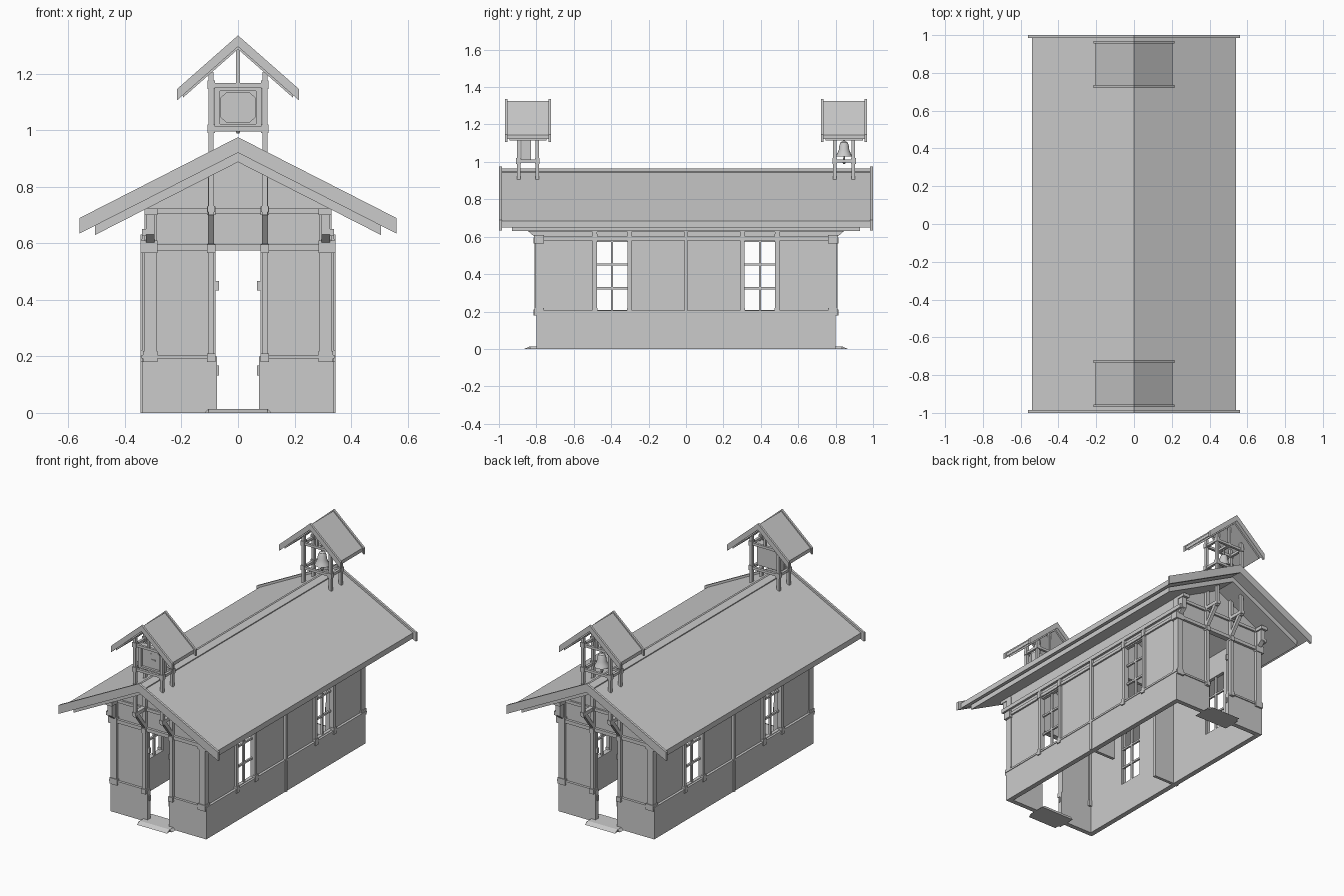
import bpy, bmesh, math

parts = {}
S = (-1, 1)


def prism(name, pts, a, b, axis='y'):
    """Extrude a closed profile: (x,z) along y, (y,z) along x or (x,y) along z."""
    bm = parts.setdefault(name, bmesh.new())
    put = {'y': lambda p, t: (p[0], t, p[1]),
           'x': lambda p, t: (t, p[0], p[1]),
           'z': lambda p, t: (p[0], p[1], t)}[axis]
    v = [[bm.verts.new(put(p, t)) for p in pts] for t in (a, b)]
    n = len(pts)
    bm.faces.new(v[0])
    bm.faces.new(v[1][::-1])
    for i in range(n):
        j = (i + 1) % n
        bm.faces.new((v[0][j], v[0][i], v[1][i], v[1][j]))


def box(name, x, y, z):
    prism(name, [(x[0], z[0]), (x[1], z[0]), (x[1], z[1]), (x[0], z[1])], y[0], y[1])


def cbox(name, cx, cy, wx, wy, z0, z1):
    box(name, (cx - wx / 2, cx + wx / 2), (cy - wy / 2, cy + wy / 2), (z0, z1))


def sym(s, a, b):
    return tuple(sorted((s * a, s * b)))


def chevron(name, apex, half, slope, t, y):
    d = slope * half
    prism(name, [(0, apex), (half, apex - d), (half, apex - d - t), (0, apex - t),
                 (-half, apex - d - t), (-half, apex - d)], y[0], y[1])


def lathe(name, prof, cx, cy, n=16):
    bm = parts.setdefault(name, bmesh.new())
    rings = [[bm.verts.new((cx + r * math.cos(2 * math.pi * i / n),
                            cy + r * math.sin(2 * math.pi * i / n), z))
              for i in range(n)] for r, z in prof]
    for a, b in zip(rings, rings[1:]):
        for i in range(n):
            j = (i + 1) % n
            bm.faces.new((a[i], a[j], b[j], b[i]))
    bm.faces.new(rings[0])
    bm.faces.new(rings[-1])


# main roof: covering, lining, gable boards, ridge cap
K = 0.51
chevron('roof_covering', 0.96, 0.54, K, 0.035, (-0.985, 0.985))
chevron('roof_lining', 0.92, 0.505, K, 0.033, (-0.93, 0.93))
for s in S:
    chevron('gable_board', 0.975, 0.56, K, 0.055, sym(s, 0.985, 1.0))
chevron('ridge_cap', 0.966, 0.035, K, 0.012, (-0.985, 0.985))

# side walls, windows and side timber
for sx in S:
    box('side_base', sym(sx, 0.305, 0.337), (-0.8, 0.8), (0, 0.2))
    w = sym(sx, 0.305, 0.325)
    box('side_wall', w, (-0.31, 0.31), (0.2, 0.58))
    box('side_wall', w, (-0.79, 0.79), (0.58, 0.725))
    box('base_rail', sym(sx, 0.32, 0.341), (-0.805, 0.805), (0.193, 0.205))
    box('side_rail', sym(sx, 0.315, 0.336), (-0.8, 0.8), (0.58, 0.6))
    box('wall_plate', sym(sx, 0.31, 0.34), (-0.84, 0.84), (0.625, 0.65))
    cbox('side_post', sx * 0.333, 0, 0.022, 0.016, 0, 0.63)
    for sy in S:
        box('side_wall', w, sym(sy, 0.48, 0.79), (0.2, 0.58))
        for y in (0.302, 0.488):
            cbox('side_post', sx * 0.328, sy * y, 0.022, 0.022, 0.19, 0.63)
            for z in (0.18, 0.575):
                cbox('side_post_cap', sx * 0.331, sy * y, 0.026, 0.028, z, z + 0.04)
        cbox('window_bar', sx * 0.315, sy * 0.395, 0.012, 0.012, 0.2, 0.58)
        for z in (0.325, 0.452):
            box('window_bar', sym(sx, 0.309, 0.321), sym(sy, 0.31, 0.48), (z - 0.006, z + 0.006))
        for z in (0.2, 0.572):
            box('window_bar', sym(sx, 0.305, 0.327), sym(sy, 0.31, 0.48), (z, z + 0.008))

# end walls with doorway, gable, posts, brackets and step
for s in S:
    for sx in S:
        box('end_base', sym(sx, 0.075, 0.337), sym(s, 0.77, 0.8), (0, 0.2))
        box('end_wall', sym(sx, 0.08, 0.325), sym(s, 0.77, 0.79), (0.2, 0.58))
        box('base_rail', sym(sx, 0.11, 0.341), sym(s, 0.785, 0.806), (0.193, 0.205))
        # corner posts with end blocks
        cbox('corner_post', sx * 0.31, s * 0.785, 0.042, 0.042, 0.2, 0.71)
        cbox('corner_post_cap', sx * 0.31, s * 0.785, 0.052, 0.052, 0.18, 0.218)
        cbox('corner_post_cap', sx * 0.315, s * 0.785, 0.06, 0.054, 0.565, 0.61)
        box('corner_outrigger', sym(sx, 0.285, 0.33), sym(s, 0.77, 0.86), (0.7, 0.722))
        prism('corner_bracket', [(s * 0.79, 0.6), (s * 0.81, 0.6), (s * 0.845, 0.63),
                                 (s * 0.845, 0.7), (s * 0.79, 0.7)],
              sx * 0.295, sx * 0.325, 'x')
        # door posts and roof brackets
        cbox('door_post', sx * 0.095, s * 0.795, 0.022, 0.03, 0.18, 0.86)
        for z in (0.18, 0.565, 0.7):
            cbox('door_post_cap', sx * 0.095, s * 0.797, 0.03, 0.038, z, z + 0.03)
        box('roof_outrigger', sym(sx, 0.082, 0.108), sym(s, 0.77, 0.91), (0.71, 0.732))
        prism('roof_bracket', [(s * 0.8, 0.585), (s * 0.89, 0.7), (s * 0.89, 0.715),
                               (s * 0.87, 0.715), (s * 0.8, 0.615)],
              sx * 0.084, sx * 0.106, 'x')
        cbox('roof_strut', sx * 0.095, s * 0.895, 0.02, 0.02, 0.7, 0.86)
        # hinges
        for z in (0.15, 0.45):
            cbox('hinge', sx * 0.073, s * 0.785, 0.012, 0.012, z - 0.017, z + 0.017)
    prism('gable_wall', [(-0.325, 0.575), (0.325, 0.575), (0.325, 0.725), (0, 0.89),
                         (-0.325, 0.725)], s * 0.77, s * 0.79)
    box('end_rail', (-0.335, 0.335), sym(s, 0.78, 0.806), (0.575, 0.597))
    box('end_rail', (-0.33, 0.33), sym(s, 0.78, 0.802), (0.703, 0.722))
    bm_pts = [(s * 0.72, 0), (s * 0.865, 0), (s * 0.835, 0.014), (s * 0.72, 0.014)]
    prism('door_step', bm_pts, -0.105, 0.105, 'x')
    for sx in S:
        prism('door_step', [(sx * 0.105, 0), (sx * 0.12, 0), (sx * 0.105, 0.014)],
              s * 0.72, s * 0.835)

# inner partition with wide opening
for sx in S:
    box('partition', sym(sx, 0.16, 0.31), (-0.01, 0.01), (0, 0.74))
prism('partition', [(-0.16, 0.6), (0.16, 0.6), (0.16, 0.8), (0, 0.885), (-0.16, 0.8)],
      -0.01, 0.01)

# two ridge turrets
T = 0.88
for s in S:
    cy = s * 0.845
    chevron('turret_roof', 1.325, 0.205, T, 0.022, (cy - 0.112, cy + 0.112))
    chevron('turret_lining', 1.3, 0.195, T, 0.014, (cy - 0.1, cy + 0.1))
    for e in S:
        y0 = cy + e * 0.117
        chevron('turret_gable_board', 1.335, 0.215, T, 0.04, (y0 - 0.007, y0 + 0.007))
        y = cy + e * 0.05
        for sx in S:
            cbox('turret_post', sx * 0.095, y, 0.018, 0.018, 0.88, 1.205)
            for z in (0.99, 1.145):
                cbox('turret_post_cap', sx * 0.095, y, 0.026, 0.026, z, z + 0.03)
        for z in (0.996, 1.15):
            box('turret_beam', (-0.105, 0.105), (y - 0.008, y + 0.008), (z, z + 0.016))
        cbox('turret_king_post', 0, y, 0.014, 0.014, 1.16, 1.29)
    for sx in S:
        for z in (0.996, 1.15):
            box('turret_side_beam', (sx * 0.095 - 0.008, sx * 0.095 + 0.008),
                (cy - 0.05, cy + 0.05), (z, z + 0.016))

# clock in the front turret
box('clock_case', (-0.082, 0.082), (-0.865, -0.83), (1.01, 1.15))
for sx in S:
    box('clock_frame', sym(sx, 0.064, 0.085), (-0.88, -0.865), (1.01, 1.15))
for z in (1.01, 1.138):
    box('clock_frame', (-0.064, 0.064), (-0.88, -0.865), (z, z + 0.012))
prism('clock_face', [(-0.04, 1.026), (0.04, 1.026), (0.062, 1.045), (0.062, 1.115),
                     (0.04, 1.134), (-0.04, 1.134), (-0.062, 1.115), (-0.062, 1.045)],
      -0.871, -0.865)
box('clock_hand', (-0.003, 0.003), (-0.875, -0.871), (1.077, 1.118))
box('clock_hand', (-0.003, 0.03), (-0.875, -0.871), (1.077, 1.083))

# bell in the back turret
lathe('bell', [(0.036, 1.03), (0.044, 1.028), (0.036, 1.045), (0.028, 1.065), (0.025, 1.09),
               (0.018, 1.105), (0.006, 1.112), (0.005, 1.16)], 0, 0.845)
lathe('bell_clapper', [(0.003, 1.04), (0.005, 1.01), (0.009, 1.004), (0.009, 0.997),
                       (0.004, 0.988)], 0, 0.845, 8)
box('bell_yoke', (-0.012, 0.012), (0.79, 0.9), (1.15, 1.166))

# turn every collected part into an object
for name, bm in parts.items():
    bmesh.ops.recalc_face_normals(bm, faces=bm.faces)
    me = bpy.data.meshes.new(name)
    bm.to_mesh(me)
    bm.free()
    ob = bpy.data.objects.new(name, me)
    bpy.context.collection.objects.link(ob)
    if name.startswith('bell'):
        bpy.context.view_layer.objects.active = ob
        ob.select_set(True)
        bpy.ops.object.shade_smooth_by_angle()
        ob.select_set(False)
